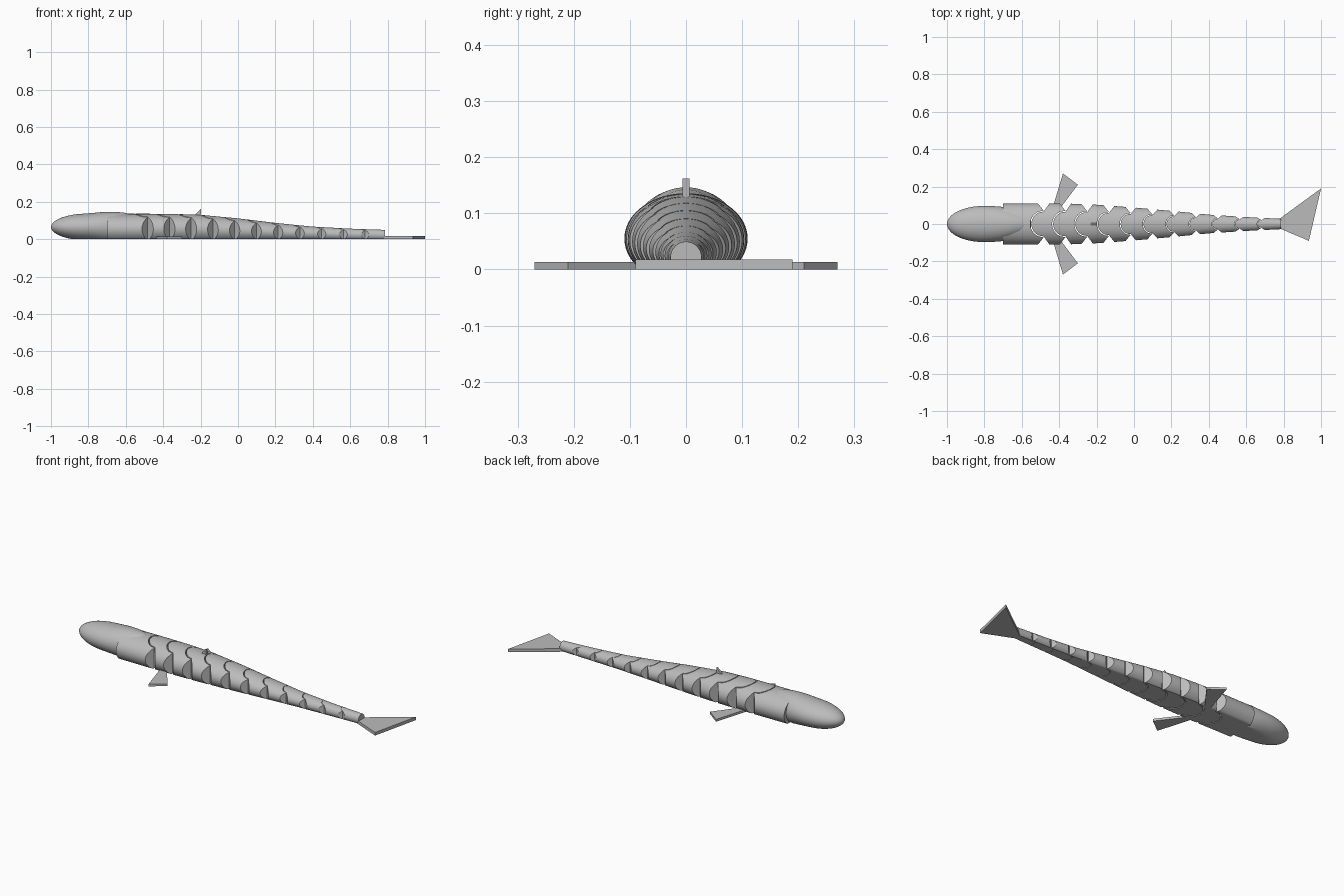
import bpy, bmesh
from math import sin, sqrt, radians

if "Cube" in bpy.data.objects:
    bpy.data.objects.remove(bpy.data.objects["Cube"])

grey = bpy.data.materials.new("light_grey")
grey.use_nodes = True
grey.diffuse_color = (0.5, 0.5, 0.5, 1)
grey.node_tree.nodes["Principled BSDF"].inputs["Base Color"].default_value = (0.5, 0.5, 0.5, 1)

# Profiles: x, half width, height of widest line, top height
BODY = [(-0.75, .108, .055, .136), (-0.5, .11, .055, .136), (-0.35, .109, .055, .135),
        (-0.2, .103, .053, .13), (0, .088, .046, .111), (0.2, .070, .037, .087),
        (0.4, .050, .029, .067), (0.6, .037, .024, .056), (0.8, .027, .021, .049)]
HEAD = [(-0.8, .097, .065, .137), (-0.75, .096, .065, .143), (-0.7, .092, .065, .147),
        (-0.64, .080, .065, .146), (-0.59, .062, .065, .14), (-0.55, .04, .065, .125)]
BALL, SOCKET = 0.6, 0.65      # hinge radii as a share of the half width

# Columns across the body, with exact ones at the hinge edges
half = [BALL * sin(radians(a)) for a in range(0, 91, 10)] + [SOCKET]
half += [sin(radians(a)) for a in range(46, 91, 4)]
COLUMNS = [-u for u in reversed(half[1:])] + half


def lookup(table, x):
    x = min(max(x, table[0][0]), table[-1][0])
    for a, b in zip(table, table[1:]):
        if x <= b[0]:
            t = (x - a[0]) / (b[0] - a[0])
            return [p + (q - p) * t for p, q in zip(a[1:], b[1:])]


def body_section(x):
    hw, zc, top = lookup(BODY, x)
    return hw, zc, top - zc


def head_section(x):
    hw, zc, top = lookup(HEAD, x)
    s = sqrt(max(0, 1 - ((-0.8 - x) / 0.2) ** 2)) if x < -0.8 else 1
    return hw * s, zc, (top - zc) * s


def finish(name, bm):
    bmesh.ops.remove_doubles(bm, verts=bm.verts, dist=1e-5)
    bmesh.ops.recalc_face_normals(bm, faces=bm.faces)
    mesh = bpy.data.meshes.new(name)
    bm.to_mesh(mesh)
    bm.free()
    mesh.materials.append(grey)
    ob = bpy.data.objects.new(name, mesh)
    bpy.context.collection.objects.link(ob)
    bpy.ops.object.select_all(action='DESELECT')
    ob.select_set(True)
    bpy.context.view_layer.objects.active = ob
    bpy.ops.object.shade_smooth_by_angle(angle=radians(30))
    return ob


def loft(name, section, front, rear, steps):
    """Flat-bottomed oval body whose end faces follow front(u) and rear(u)."""
    bm = bmesh.new()
    rings = []
    for t in steps:
        top, low = [], []
        for u in COLUMNS:
            x = front(u) + (rear(u) - front(u)) * t
            hw, zc, up = section(x)
            k = sqrt(max(0, 1 - u * u))
            top.append(bm.verts.new((x, u * hw, zc + up * k)))
            low.append(bm.verts.new((x, u * hw, max(0, zc - up * k))))
        rings.append((top, low))
    n = len(COLUMNS) - 1
    for (t0, l0), (t1, l1) in zip(rings, rings[1:]):
        for i in range(n):
            bm.faces.new((t0[i], t0[i + 1], t1[i + 1], t1[i]))
            bm.faces.new((l0[i], l1[i], l1[i + 1], l0[i + 1]))
    for top, low in (rings[0], rings[-1]):
        for i in range(n):
            bm.faces.new((top[i], low[i], low[i + 1], top[i + 1]))
    bmesh.ops.dissolve_degenerate(bm, dist=1e-6, edges=bm.edges)
    return finish(name, bm)


def hinge(xj, radius, side):
    """Round hinge in the middle, sloped gap towards the flank."""
    hw = body_section(xj)[0]
    gap = 0.016 + 0.13 * hw

    def end(u):
        a = abs(u)
        if a < radius:
            return xj - hw * sqrt(radius * radius - a * a)
        return xj + side * gap * (a - radius) / (1 - radius)
    return end


def plate(name, points, depth, axis):
    """Extruded flat outline."""
    bm = bmesh.new()
    face = bm.faces.new([bm.verts.new(p) for p in points])
    out = bmesh.ops.extrude_face_region(bm, geom=[face])
    verts = [v for v in out["geom"] if isinstance(v, bmesh.types.BMVert)]
    bmesh.ops.translate(bm, verts=verts, vec=[depth * a for a in axis])
    return finish(name, bm)


# Head, rounded at the nose and sinking into the first body piece
nose_steps = [0.45 * (i / 14) ** 2 for i in range(15)]
loft("head", head_section, lambda u: -1.0, lambda u: -0.55,
     [s / 0.45 for s in nose_steps])

# Hinged body segments
joints = [-0.483 + 0.1163 * i for i in range(11)]
fronts = [lambda u: -0.7] + [hinge(x, BALL, 1) for x in joints]
rears = [hinge(x, SOCKET, -1) for x in joints] + [lambda u: 0.785]
for i, (f, r) in enumerate(zip(fronts, rears)):
    loft("body_segment_%d" % (i + 1), body_section, f, r, [k / 5 for k in range(6)])

# Fins
for side, name in ((1, "left"), (-1, "right")):
    outline = [(-0.44, .07), (-0.38, .27), (-0.30, .21), (-0.405, .07)]
    plate(name + "_side_fin", [(x, side * y, 0) for x, y in outline], 0.013, (0, 0, 1))
plate("back_fin", [(-0.24, -.006, .12), (-0.197, -.006, .162), (-0.2, -.006, .12)],
      0.012, (0, 1, 0))
plate("tail_fin", [(0.77, -.02, 0), (0.935, -.09, 0), (1, .19, 0), (0.77, .022, 0)],
      0.018, (0, 0, 1))
